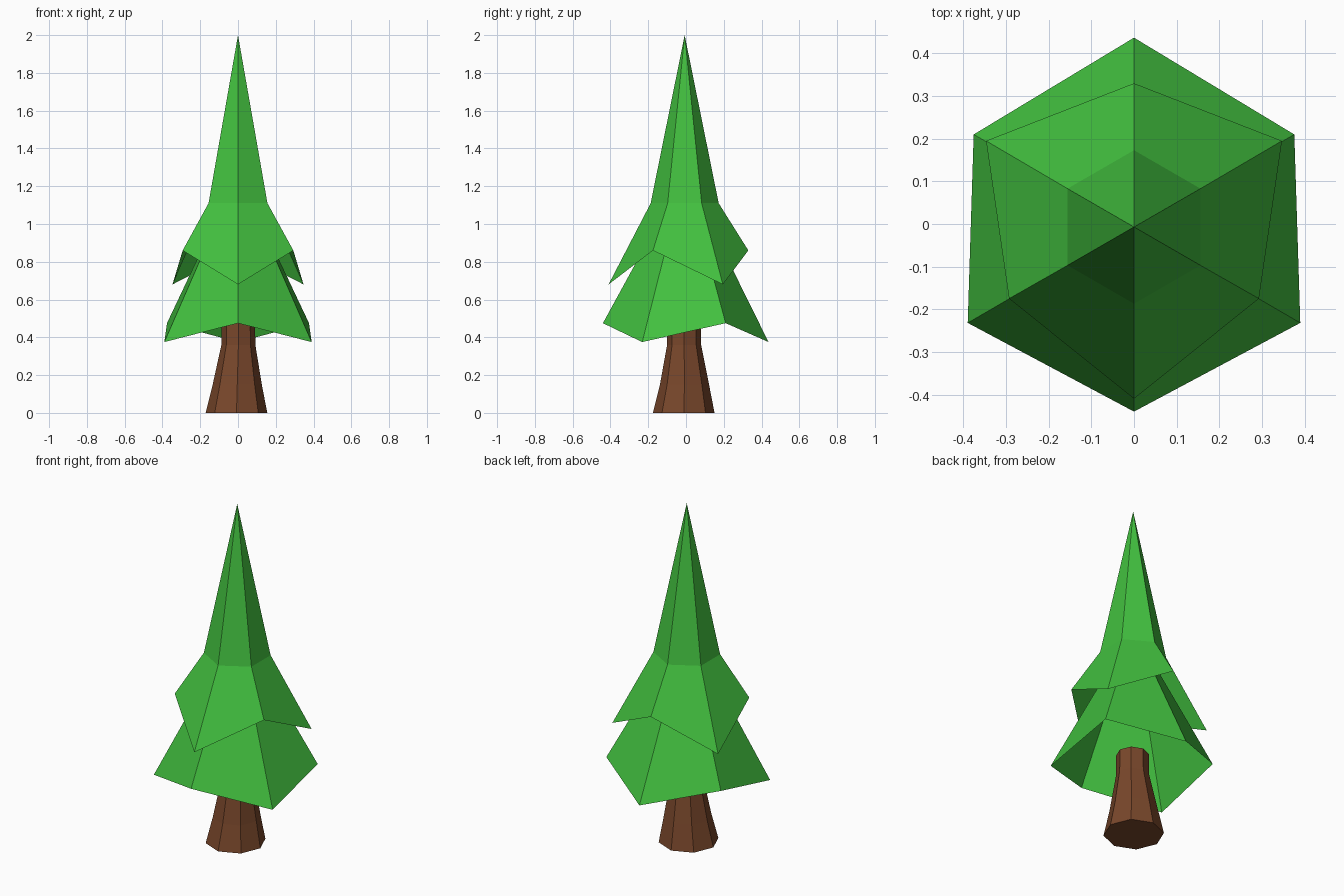
import bpy
from math import cos, sin, radians

if "Cube" in bpy.data.objects:
    bpy.data.objects.remove(bpy.data.objects["Cube"])


def material(name, color):
    m = bpy.data.materials.new(name)
    m.diffuse_color = (*color, 1)
    m.use_nodes = True
    m.node_tree.nodes["Principled BSDF"].inputs["Base Color"].default_value = m.diffuse_color
    return m


def ring(n, r, z, cx=0, cy=0, start=0):
    return [(cx + r * cos(radians(start + 360 * i / n)),
             cy + r * sin(radians(start + 360 * i / n)), z) for i in range(n)]


def mirror_hex(back, back_side, front_side, front):
    """Six rim points, symmetric in x, counter-clockwise from the back right."""
    (bx, by, bz), (fx, fy, fz) = back_side, front_side
    return [(bx, by, bz), (0, *back), (-bx, by, bz),
            (-fx, fy, fz), (0, *front), (fx, fy, fz)]


def loft(name, rings, mat, apex=None, caps=False):
    """Join rings from bottom to top with flat faces."""
    n = len(rings[0])
    verts = [v for r in rings for v in r]
    faces = [(k * n + i, k * n + (i + 1) % n, (k + 1) * n + (i + 1) % n, (k + 1) * n + i)
             for k in range(len(rings) - 1) for i in range(n)]
    top = (len(rings) - 1) * n
    if apex:
        verts.append(apex)
        faces += [(top + i, top + (i + 1) % n, top + n) for i in range(n)]
    if caps:
        faces += [tuple(reversed(range(n))), tuple(range(top, top + n))]
    me = bpy.data.meshes.new(name)
    me.from_pydata(verts, [], faces)
    me.materials.append(mat)
    ob = bpy.data.objects.new(name, me)
    bpy.context.collection.objects.link(ob)
    return ob


green = material("needles", (0.055, 0.53, 0.05))
brown = material("bark", (0.19, 0.063, 0.024))

# Flared eight-sided trunk
loft("trunk", [ring(8, 0.163, 0, -0.008, -0.012),
               ring(8, 0.13, 0.15, -0.004, -0.008),
               ring(8, 0.09, 0.36, 0.002, -0.01),
               ring(8, 0.088, 0.49, 0.002, -0.01)], brown, caps=True)

# Lower skirt of branches, open underneath, zigzag rim
loft("lower_branches", [mirror_hex((0.437, 0.375), (0.376, 0.21, 0.475),
                                   (0.39, -0.232, 0.375), (-0.44, 0.475))],
     green, apex=(0, -0.005, 1.27))

# Upper skirt and tall pointed top, open underneath
loft("upper_branches", [mirror_hex((0.33, 0.86), (0.347, 0.195, 0.68),
                                   (0.293, -0.175, 0.86), (-0.41, 0.68)),
                        ring(6, 0.18, 1.11, 0, -0.007, 30)],
     green, apex=(0, -0.007, 2.0))
